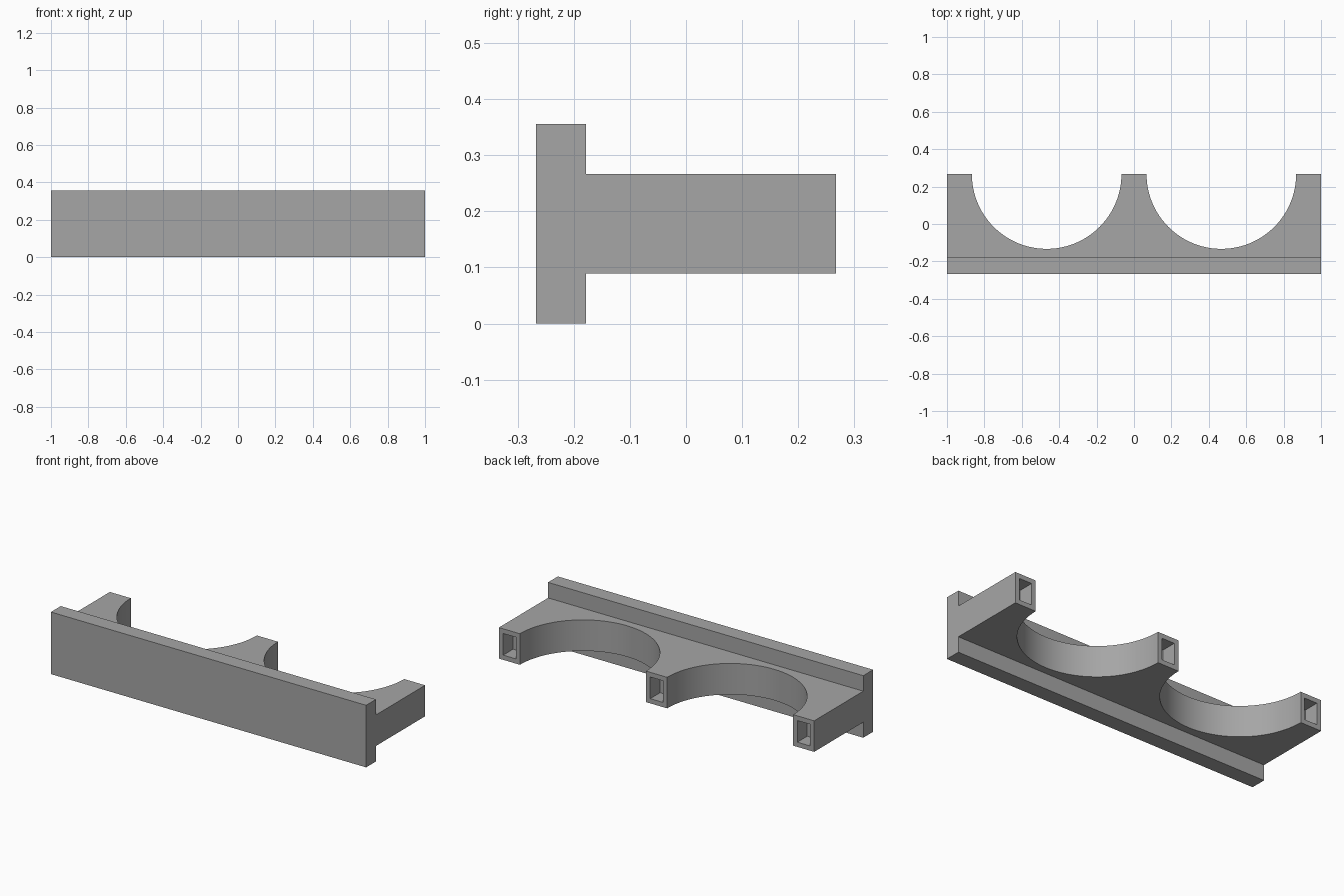
import bpy
from math import cos, sin, pi

cube = bpy.data.objects.get("Cube")
if cube:
    bpy.data.objects.remove(cube, do_unlink=True)

grey = bpy.data.materials.new("plain grey")
grey.use_nodes = True
GREY = (0.38, 0.38, 0.38, 1)
grey.diffuse_color = GREY
grey.node_tree.nodes["Principled BSDF"].inputs["Base Color"].default_value = GREY

BACK, STEP, FRONT = 0.267, -0.178, -0.267
LOW, HIGH, TOP = 0.089, 0.267, 0.356
RADIUS, CENTRE = 0.4, 0.467
SEGMENTS = 48


def prism(name, outline, z0, z1):
    """Extrude a counter-clockwise outline from z0 to z1."""
    n = len(outline)
    verts = [(x, y, z) for z in (z0, z1) for x, y in outline]
    faces = [tuple(reversed(range(n))), tuple(range(n, 2 * n))]
    faces += [(i, (i + 1) % n, n + (i + 1) % n, n + i) for i in range(n)]
    mesh = bpy.data.meshes.new(name)
    mesh.from_pydata(verts, [], faces)
    mesh.materials.append(grey)
    obj = bpy.data.objects.new(name, mesh)
    bpy.context.collection.objects.link(obj)
    return obj


def rectangle(x0, x1, y0, y1):
    return [(x0, y0), (x1, y0), (x1, y1), (x0, y1)]


def scallop(cx):
    """Half circle opening to the back, from its +x end to its -x end."""
    angles = [-pi * i / SEGMENTS for i in range(SEGMENTS + 1)]
    return [(cx + RADIUS * cos(a), BACK + RADIUS * sin(a)) for a in angles]


# Front rail
prism("front_rail", rectangle(-1, 1, FRONT, STEP), 0, TOP)

# Scalloped cradle with three arms
outline = [(-1, STEP), (1, STEP), (1, BACK)]
outline += scallop(CENTRE) + scallop(-CENTRE) + [(-1, BACK)]
cradle = prism("scalloped_cradle", outline, LOW, HIGH)

# Blind sockets in the arm ends
for label, x in (("right", -0.933), ("middle", 0), ("left", 0.933)):
    cutter = prism(label + "_socket_cutter",
                   rectangle(x - 0.04, x + 0.04, BACK - 0.09, BACK + 0.05),
                   LOW + 0.027, HIGH - 0.027)
    cutter.hide_render = True
    cutter.hide_viewport = True
    cut = cradle.modifiers.new(label + "_socket", 'BOOLEAN')
    cut.operation = 'DIFFERENCE'
    cut.solver = 'EXACT'
    cut.object = cutter

# Smooth curved walls, sharp corners
bpy.ops.object.select_all(action='DESELECT')
cradle.select_set(True)
bpy.context.view_layer.objects.active = cradle
bpy.ops.object.shade_smooth_by_angle(angle=0.5)
